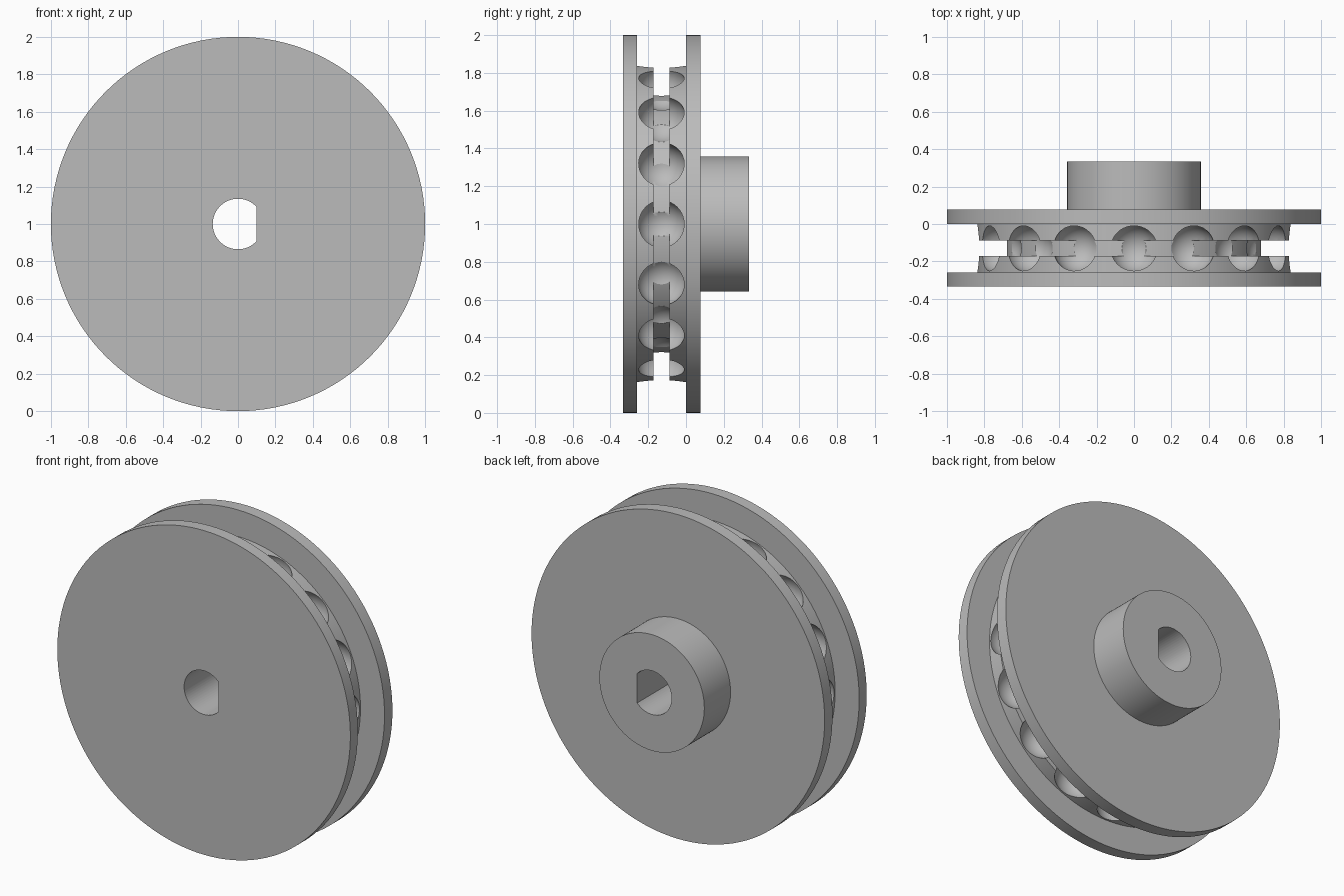
import bpy, bmesh
from math import pi, cos, sin, acos
from mathutils import Matrix, Vector

cube = bpy.data.objects.get("Cube")
if cube:
    bpy.data.objects.remove(cube, do_unlink=True)

AXLE_Z = 1.0        # height of the wheel axis, which runs along y
GROOVE_Y = -0.13    # middle of the chain groove
BALLS = 16

grey = bpy.data.materials.new("plain grey")
grey.use_nodes = True
colour = (0.5, 0.5, 0.5, 1)
grey.diffuse_color = colour
grey.node_tree.nodes["Principled BSDF"].inputs["Base Color"].default_value = colour


def finish(bm, name):
    bmesh.ops.recalc_face_normals(bm, faces=bm.faces)
    mesh = bpy.data.meshes.new(name)
    bm.to_mesh(mesh)
    bm.free()
    mesh.materials.append(grey)
    obj = bpy.data.objects.new(name, mesh)
    obj.location.z = AXLE_Z
    bpy.context.collection.objects.link(obj)
    return obj


def lathe(name, profile, steps=128):
    """Spin (radius, y) points around the y axis."""
    bm = bmesh.new()
    verts = [bm.verts.new((r, y, 0)) for r, y in profile]
    edges = [bm.edges.new(pair) for pair in zip(verts, verts[1:])]
    bmesh.ops.spin(bm, geom=verts + edges, cent=(0, 0, 0), axis=(0, 1, 0),
                   angle=2 * pi, steps=steps, use_merge=True)
    bmesh.ops.remove_doubles(bm, verts=bm.verts, dist=0.0005)
    return finish(bm, name)


def cut(body, cutter):
    cutter.hide_render = True
    mod = body.modifiers.new("cut", 'BOOLEAN')
    mod.operation = 'DIFFERENCE'
    mod.solver = 'EXACT'
    mod.object = cutter
    bpy.context.view_layer.objects.active = body
    bpy.ops.object.modifier_apply(modifier=mod.name)
    bpy.data.objects.remove(cutter, do_unlink=True)


# Wheel: front flange, slotted core, back flange and hub
core, slot = 0.836, 0.682
pulley = lathe("chain_pulley", [
    (0, -0.333), (1, -0.333), (1, -0.26), (core, -0.26),
    (core, GROOVE_Y - 0.042), (slot, GROOVE_Y - 0.042),
    (slot, GROOVE_Y + 0.042), (core, GROOVE_Y + 0.042),
    (core, 0), (1, 0), (1, 0.077), (0.358, 0.077), (0.358, 0.333), (0, 0.333)])

# Ball pockets around the core
bm = bmesh.new()
for i in range(BALLS):
    a = 2 * pi * i / BALLS
    place = Matrix.Translation((0.79 * cos(a), GROOVE_Y, 0.79 * sin(a)))
    bmesh.ops.create_uvsphere(bm, u_segments=40, v_segments=20, radius=0.129,
                              matrix=place)
cut(pulley, finish(bm, "ball_cutter"))

# D-shaped shaft bore with its flat on +x
bm = bmesh.new()
start, n = acos(0.1 / 0.135), 48
angles = [start + (2 * pi - 2 * start) * i / n for i in range(n + 1)]
face = bm.faces.new([bm.verts.new((0.135 * cos(a), -0.5, 0.135 * sin(a))) for a in angles])
side = bmesh.ops.extrude_face_region(bm, geom=[face])["geom"]
bmesh.ops.translate(bm, vec=Vector((0, 1, 0)),
                    verts=[v for v in side if isinstance(v, bmesh.types.BMVert)])
cut(pulley, finish(bm, "bore_cutter"))

# Smooth round walls, crisp rims
bpy.ops.object.select_all(action='DESELECT')
pulley.select_set(True)
bpy.context.view_layer.objects.active = pulley
bpy.ops.object.shade_smooth_by_angle(angle=pi / 6)
